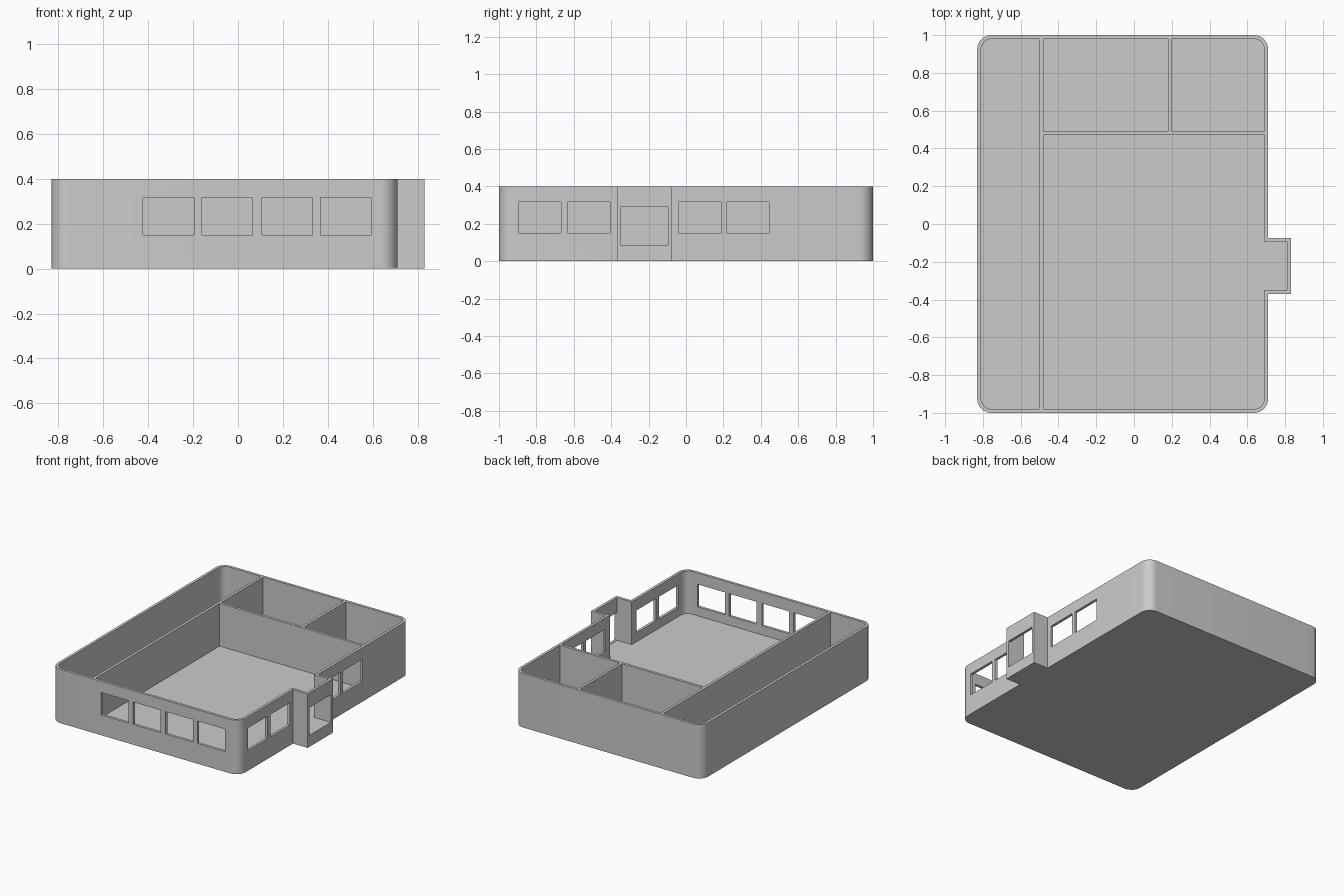
import bpy, bmesh, math
from mathutils import Vector

if "Cube" in bpy.data.objects:
    bpy.data.objects.remove(bpy.data.objects["Cube"])

H, FLOOR, R_OUT, R_IN = 0.40, 0.083, 0.075, 0.055


def rounded(points, steps=10):
    """Expand (x, y, radius) corners of a right-angled outline into arcs."""
    out = []
    for i, (x, y, r) in enumerate(points):
        c = Vector((x, y))
        if r == 0:
            out.append(c)
            continue
        a = (Vector(points[i - 1][:2]) - c).normalized()
        b = (Vector(points[(i + 1) % len(points)][:2]) - c).normalized()
        for k in range(steps + 1):
            t = k / steps * math.pi / 2
            out.append(c + a * r * (1 - math.sin(t)) + b * r * (1 - math.cos(t)))
    return out


def prism(name, points, z0, z1):
    """Extrude a counter-clockwise outline from z0 to z1."""
    bm = bmesh.new()
    face = bm.faces.new([bm.verts.new((p.x, p.y, z0)) for p in rounded(points)])
    ext = bmesh.ops.extrude_face_region(bm, geom=[face])
    top = [g for g in ext["geom"] if isinstance(g, bmesh.types.BMVert)]
    bmesh.ops.translate(bm, verts=top, vec=(0, 0, z1 - z0))
    bmesh.ops.recalc_face_normals(bm, faces=bm.faces)
    me = bpy.data.meshes.new(name)
    bm.to_mesh(me)
    bm.free()
    ob = bpy.data.objects.new(name, me)
    bpy.context.collection.objects.link(ob)
    return ob


def rect(x0, x1, y0, y1, radii=(0, 0, 0, 0)):
    corners = ((x0, y0), (x1, y0), (x1, y1), (x0, y1))
    return [(x, y, r) for (x, y), r in zip(corners, radii)]


# Outer block with rounded corners and the square entrance porch
house = prism("house_shell", [
    (-0.83, -1, R_OUT), (0.71, -1, R_OUT), (0.71, -0.37, 0), (0.83, -0.37, 0),
    (0.83, -0.075, 0), (0.71, -0.075, 0), (0.71, 1, R_OUT), (-0.83, 1, R_OUT)], 0, H)

# Rooms: corridor, two back rooms, main room joined to the porch
r = R_IN
rooms = [
    rect(-0.81, -0.50, -0.98, 0.98, (r, 0, 0, r)),
    rect(-0.48, 0.18, 0.49, 0.98),
    rect(0.20, 0.69, 0.49, 0.98, (0, 0, r, 0)),
    [(-0.48, -0.98, 0), (0.69, -0.98, r), (0.69, -0.35, 0), (0.81, -0.35, 0),
     (0.81, -0.095, 0), (0.69, -0.095, 0), (0.69, 0.47, 0), (-0.48, 0.47, 0)],
]
cutters = [prism("room_cutter", p, FLOOR, H + 0.1) for p in rooms]

# Front windows, side windows and the porch opening
for x in (-0.422, -0.16, 0.107, 0.368):
    cutters.append(prism("window_cutter", rect(x, x + 0.225, -1.05, -0.95), 0.15, 0.316))
for y in (-0.895, -0.634, -0.04, 0.217):
    cutters.append(prism("window_cutter", rect(0.66, 0.75, y, y + 0.227), 0.15, 0.316))
cutters.append(prism("porch_cutter", rect(0.79, 0.86, -0.349, -0.097), 0.085, 0.29))

bpy.context.view_layer.objects.active = house
house.select_set(True)
for c in cutters:
    c.hide_render = True
    m = house.modifiers.new("cut", 'BOOLEAN')
    m.operation, m.solver, m.object = 'DIFFERENCE', 'EXACT', c
    bpy.ops.object.modifier_apply(modifier=m.name)
for c in cutters:
    bpy.data.objects.remove(c, do_unlink=True)

bpy.ops.object.shade_smooth_by_angle(angle=math.radians(30))
